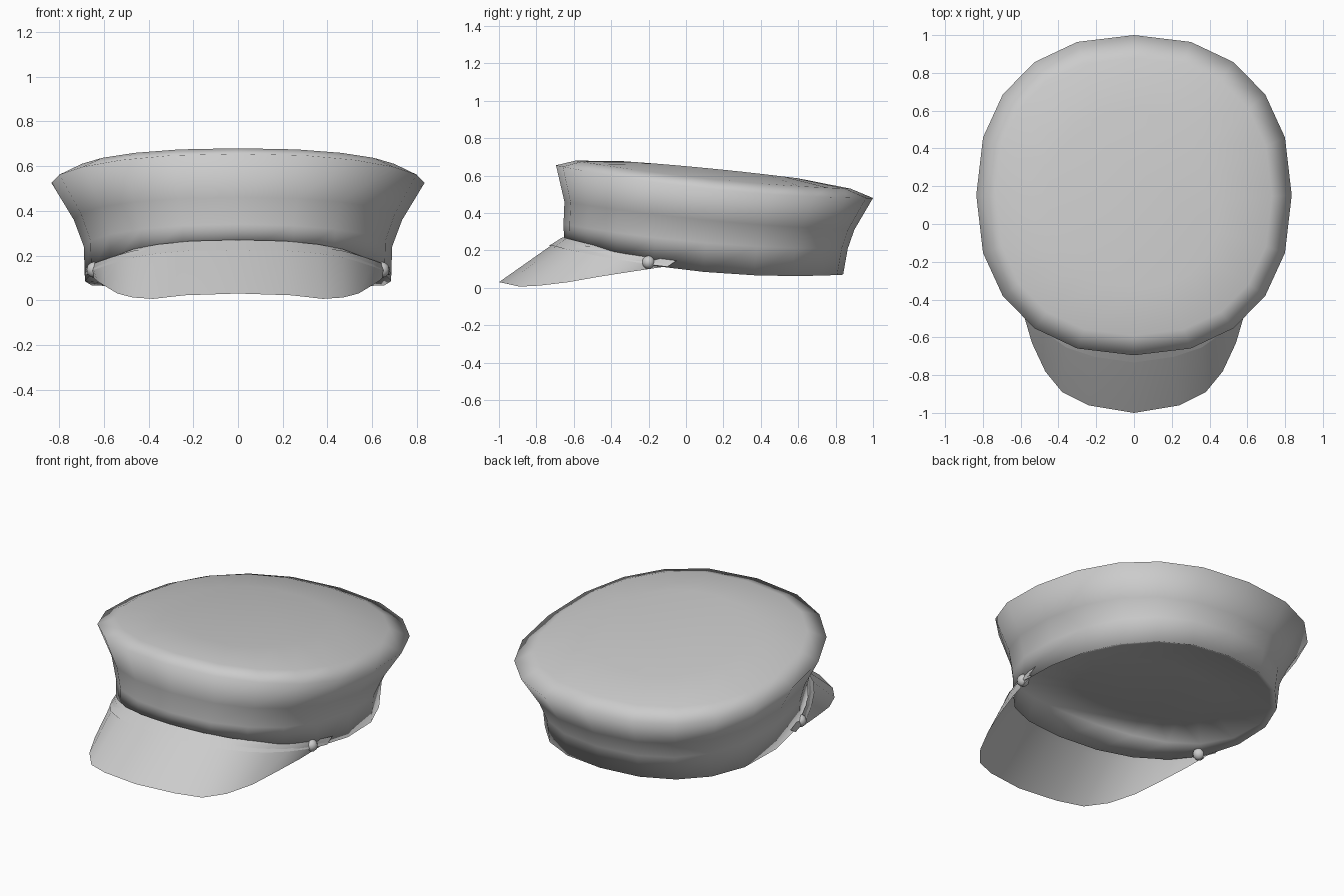
import bpy
import bmesh
import math

if "Cube" in bpy.data.objects:
    bpy.data.objects.remove(bpy.data.objects["Cube"])

SEGMENTS = 20
COLOUR = (0.6, 0.6, 0.6, 1)

grey = bpy.data.materials.new("light grey cloth")
grey.use_nodes = True
grey.diffuse_color = COLOUR
grey.node_tree.nodes["Principled BSDF"].inputs["Base Color"].default_value = COLOUR


def finish(bm, name, thickness=0):
    """Turn a bmesh into a smooth object; plates get thickness and crisp rims."""
    if thickness:
        bmesh.ops.solidify(bm, geom=bm.faces[:], thickness=thickness)
    bmesh.ops.recalc_face_normals(bm, faces=bm.faces[:])
    for face in bm.faces:
        face.smooth = True
    mesh = bpy.data.meshes.new(name)
    bm.to_mesh(mesh)
    bm.free()
    if thickness:
        mesh.set_sharp_from_angle(angle=math.radians(40))
    mesh.materials.append(grey)
    obj = bpy.data.objects.new(name, mesh)
    bpy.context.collection.objects.link(obj)
    return obj


def loft(bm, rows, closed):
    """Bridge rows of equal length with quads."""
    rows = [[bm.verts.new(p) for p in row] for row in rows]
    count = len(rows[0])
    for low, high in zip(rows, rows[1:]):
        for i in range(count if closed else count - 1):
            j = (i + 1) % count
            bm.faces.new((low[i], low[j], high[j], high[i]))
    return rows


def crown_ring(half_width, front, back, z_front, z_side, z_back):
    """Rounded oval whose height bends from front to back."""
    power = 2 / 2.3
    middle, depth = (front + back) / 2, (back - front) / 2
    points = []
    for i in range(SEGMENTS):
        angle = math.tau * i / SEGMENTS
        c, s = math.cos(angle), math.sin(angle)
        u = math.copysign(abs(c) ** power, c)
        v = math.copysign(abs(s) ** power, s)
        slope = (z_back - z_front) / 2
        bend = (z_back + z_front) / 2 - z_side
        points.append((half_width * u, middle + depth * v,
                       z_side + slope * v + bend * v * v))
    return points


def mirrored(half):
    """Row from the right end, through the centre, to the left end."""
    return [(-x, y, z) for x, y, z in reversed(half[1:])] + half


# Crown: shallow sloping underside, band, flared wall, rim and domed top
bm = bmesh.new()
rings = loft(bm, [
    crown_ring(0.38, -0.30, 0.50, 0.27, 0.16, 0.12),
    crown_ring(0.65, -0.62, 0.81, 0.36, 0.115, 0.085),
    crown_ring(0.685, -0.65, 0.84, 0.21, 0.085, 0.07),
    crown_ring(0.69, -0.655, 0.865, 0.34, 0.24, 0.21),
    crown_ring(0.735, -0.65, 0.90, 0.46, 0.36, 0.31),
    crown_ring(0.835, -0.695, 1.0, 0.655, 0.525, 0.48),
    crown_ring(0.73, -0.59, 0.88, 0.68, 0.58, 0.53),
    crown_ring(0.46, -0.34, 0.60, 0.677, 0.638, 0.585),
], True)
bm.faces.new(rings[-1])
bm.faces.new(rings[0])
finish(bm, "crown")

# Half outlines, from the centre towards the left side
visor_edge = [(0, -1, 0.03), (0.24, -0.96, 0.022), (0.38, -0.89, 0.006),
              (0.47, -0.78, 0.012), (0.54, -0.63, 0.03), (0.59, -0.46, 0.06),
              (0.63, -0.3, 0.085), (0.665, -0.1, 0.115)]
strap_low = [(0, -0.73, 0.22), (0.21, -0.70, 0.218), (0.36, -0.65, 0.205),
             (0.47, -0.57, 0.188), (0.54, -0.48, 0.168), (0.6, -0.37, 0.148),
             (0.645, -0.26, 0.132), (0.68, -0.1, 0.112)]
strap_high = [(0, -0.66, 0.27), (0.21, -0.638, 0.265), (0.36, -0.58, 0.25),
              (0.47, -0.495, 0.228), (0.545, -0.41, 0.2), (0.605, -0.31, 0.172),
              (0.65, -0.21, 0.147), (0.685, -0.08, 0.122)]

# Visor: sloping peak that tucks under the strap
bm = bmesh.new()
tucked = [(x, y + 0.05, z + 0.033) for x, y, z in strap_low]
loft(bm, [mirrored(visor_edge), mirrored(strap_low), mirrored(tucked)], False)
finish(bm, "visor", 0.008)

# Strap: narrow band over the joint between crown and visor
bm = bmesh.new()
raised = [(x, y - 0.003, z + 0.004) for x, y, z in strap_low]
loft(bm, [mirrored(raised), mirrored(strap_high)], False)
finish(bm, "strap", 0.006)

# Buttons at the strap ends
for side, label in ((1, "left"), (-1, "right")):
    bm = bmesh.new()
    bmesh.ops.create_uvsphere(bm, u_segments=10, v_segments=6, radius=0.036)
    button = finish(bm, label + "_button")
    button.location = (side * 0.643, -0.2, 0.136)
